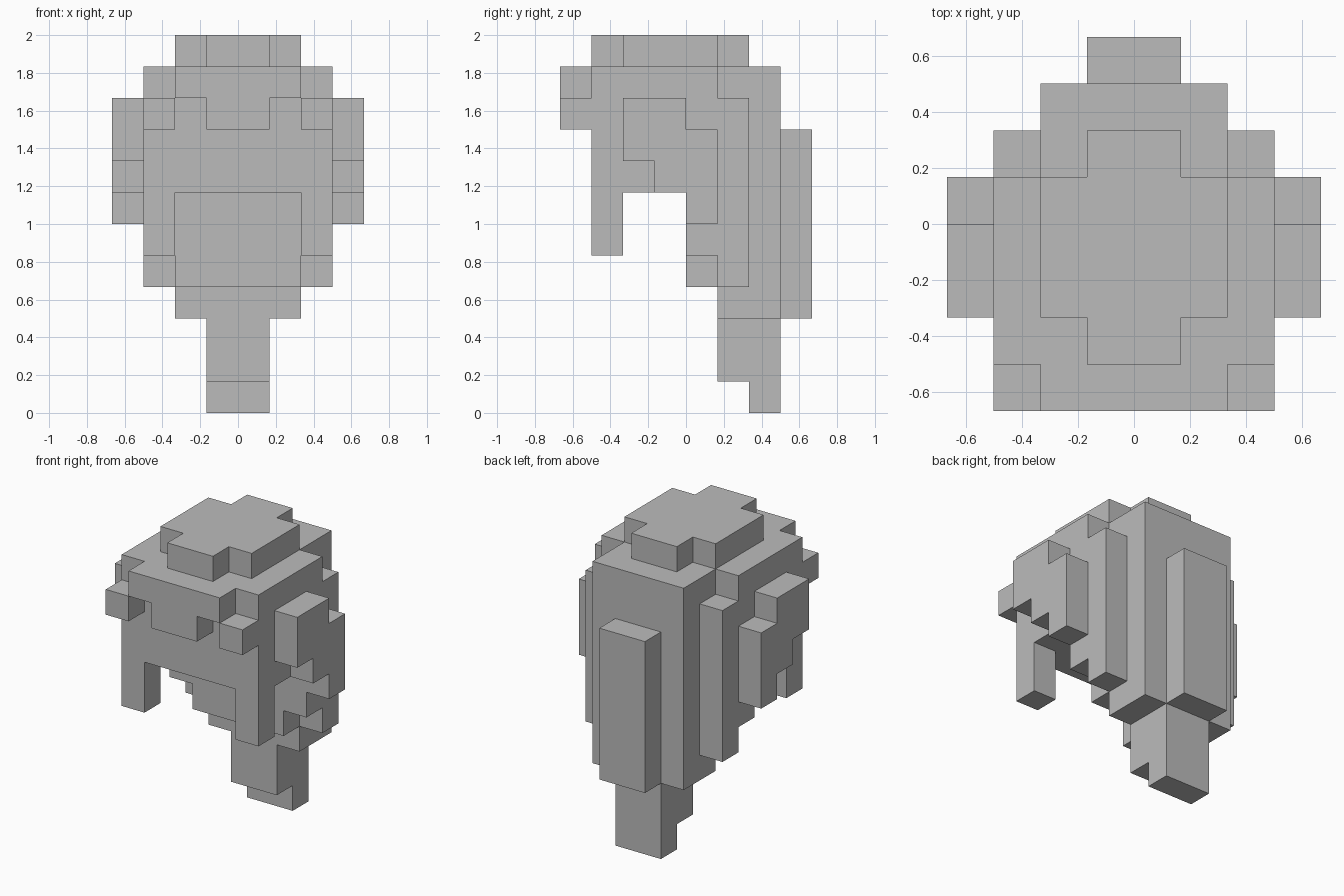
import bpy
import bmesh
from mathutils import Vector

cube = bpy.data.objects.get("Cube")
if cube:
    bpy.data.objects.remove(cube, do_unlink=True)

U = 1 / 6  # size of one block

grey = bpy.data.materials.new("light grey")
grey.use_nodes = True
grey.diffuse_color = (0.5, 0.5, 0.5, 1)
grey.node_tree.nodes["Principled BSDF"].inputs["Base Color"].default_value = (0.5, 0.5, 0.5, 1)


def blocks(name, *boxes):
    """Build the left half from (x, y, z) block ranges and mirror it."""
    bm = bmesh.new()
    for ranges in boxes:
        low = Vector([r[0] for r in ranges]) * U
        high = Vector([r[1] for r in ranges]) * U
        verts = bmesh.ops.create_cube(bm, size=1)["verts"]
        for v in verts:
            v.co = (low + high) / 2 + v.co * (high - low)
    # Open the halves along the centre plane so they weld cleanly
    inner = [f for f in bm.faces if all(abs(v.co.x) < 0.001 for v in f.verts)]
    bmesh.ops.delete(bm, geom=inner, context="FACES")
    mesh = bpy.data.meshes.new(name)
    bm.to_mesh(mesh)
    bm.free()
    mesh.materials.append(grey)
    obj = bpy.data.objects.new(name, mesh)
    bpy.context.collection.objects.link(obj)
    mirror = obj.modifiers.new("Mirror", "MIRROR")
    mirror.use_axis[0] = True
    return obj


# Top of the hair
blocks("crown",
       ((0, 1), (-3, 2), (11, 12)),
       ((1, 2), (-2, 1), (11, 12)))
blocks("upper_cap",
       ((0, 2), (-3, 3), (10, 11)),
       ((2, 3), (-3, 1), (10, 11)))

# Main mass above the face opening
blocks("hair_body",
       ((0, 3), (-3, 2), (7, 10)),
       ((0, 2), (2, 3), (7, 10)))

# Fringe across the forehead
blocks("fringe",
       ((0, 2), (-4, -3), (10, 11)),
       ((0, 1), (-4, -3), (9, 10)))
blocks("fringe_corners", ((2, 3), (-4, -3), (9, 10)))

# Locks framing the face
blocks("front_locks", ((2, 3), (-3, -2), (5, 7)))

# Stepped tufts on the sides
blocks("side_tufts",
       ((3, 4), (-2, -1), (8, 10)),
       ((3, 4), (-1, 0), (7, 10)),
       ((3, 4), (0, 1), (6, 9)))

# Long hair behind the neck
blocks("neck_hair",
       ((0, 2), (0, 1), (4, 7)),
       ((0, 2), (1, 3), (3, 7)))
blocks("rear_side_locks",
       ((2, 3), (0, 1), (5, 7)),
       ((2, 3), (1, 2), (4, 7)))
blocks("back_panel", ((0, 1), (3, 4), (3, 9)))

# Hanging tail
blocks("tail",
       ((0, 1), (1, 2), (1, 3)),
       ((0, 1), (2, 3), (0, 3)))
